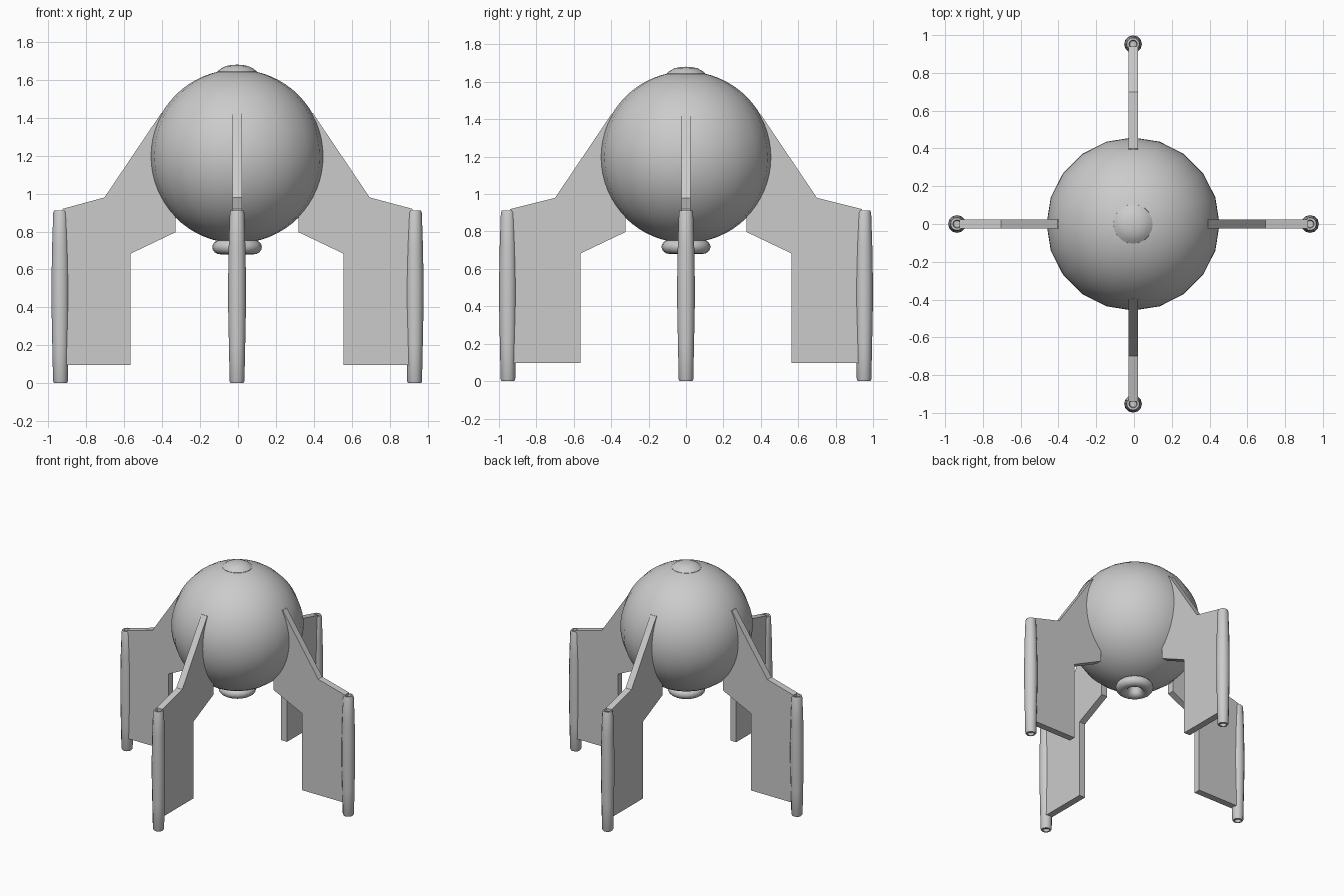
import bpy, bmesh, math
from mathutils import Vector

if "Cube" in bpy.data.objects:
    bpy.data.objects.remove(bpy.data.objects["Cube"])

CX, CY = -0.005, 0.0   # hull axis


def finish(bm, name, loc, angle=35):
    bmesh.ops.recalc_face_normals(bm, faces=bm.faces)
    me = bpy.data.meshes.new(name)
    bm.to_mesh(me)
    bm.free()
    ob = bpy.data.objects.new(name, me)
    bpy.context.collection.objects.link(ob)
    ob.location = loc
    bpy.ops.object.select_all(action='DESELECT')
    ob.select_set(True)
    bpy.context.view_layer.objects.active = ob
    bpy.ops.object.shade_smooth_by_angle(angle=math.radians(angle))
    return ob


def lathe(name, profile, sides, loc, angle=35):
    """Spin an (r, z) profile around the vertical axis."""
    bm = bmesh.new()
    vs = [bm.verts.new((r, 0, z)) for r, z in profile]
    es = [bm.edges.new(p) for p in zip(vs, vs[1:])]
    bmesh.ops.spin(bm, geom=vs + es, axis=(0, 0, 1), cent=(0, 0, 0),
                   steps=sides, angle=math.tau, use_duplicate=False)
    bmesh.ops.remove_doubles(bm, verts=bm.verts, dist=1e-4)
    return finish(bm, name, loc, angle)


def fin(name, outline, thickness, turn):
    """Extrude a flat (x, z) outline and turn it to its side of the hull."""
    bm = bmesh.new()
    face = bm.faces.new([bm.verts.new((x, -thickness / 2, z)) for x, z in outline])
    ext = bmesh.ops.extrude_face_region(bm, geom=[face])
    bmesh.ops.translate(bm, vec=(0, thickness, 0),
                        verts=[g for g in ext['geom'] if isinstance(g, bmesh.types.BMVert)])
    ob = finish(bm, name, (CX, CY, 0))
    ob.rotation_euler.z = turn
    return ob


# Round hull, 20 sides around
R, HZ = 0.458, 1.197
lathe("hull", [(R * math.sin(math.pi * i / 32), HZ - R * math.cos(math.pi * i / 32))
               for i in range(33)], 20, (CX, CY, 0))

# Shallow cap on top
lathe("top_cap", [(0.105, 1.63), (0.104, 1.645), (0.085, 1.66), (0.06, 1.673),
                  (0.03, 1.679), (0, 1.681)], 20, (CX, CY, 0))

# Rounded exhaust ring with a recessed throat
ring = [(0.088 + 0.043 * math.cos(a), 0.718 + 0.038 * math.sin(a))
        for a in (math.pi / 2 - i * math.pi / 8 for i in range(13))]
lathe("exhaust_nozzle", [(0.088, 0.77)] + ring + [(0.035, 0.742), (0, 0.746)],
      20, (CX, CY, 0), 50)

# Four fins, each with a landing pod at its tip
pod_profile = [(0, 0.02), (0.018, 0.018), (0.024, 0.0), (0.034, 0.0), (0.039, 0.01),
               (0.043, 0.2), (0.047, 0.4), (0.047, 0.55), (0.044, 0.72), (0.038, 0.9),
               (0.033, 0.912), (0.022, 0.912), (0.018, 0.89), (0, 0.888)]
sides = [("right", 0, 0.937), ("back", 1, 0.952), ("left", 2, 0.932), ("front", 3, 0.952)]
for side, q, reach in sides:
    turn = q * math.pi / 2
    outline = [(0.32, 1.41), (0.40, 1.425), (0.70, 0.98), (reach - 0.012, 0.92),
               (reach - 0.012, 0.097), (0.563, 0.097), (0.563, 0.683), (0.324, 0.797),
               (0.324, 0.95)]
    fin(side + "_fin", outline, 0.05, turn)
    lathe(side + "_landing_pod", pod_profile, 12,
          Vector((CX + reach * math.cos(turn), CY + reach * math.sin(turn), 0)), 40)
